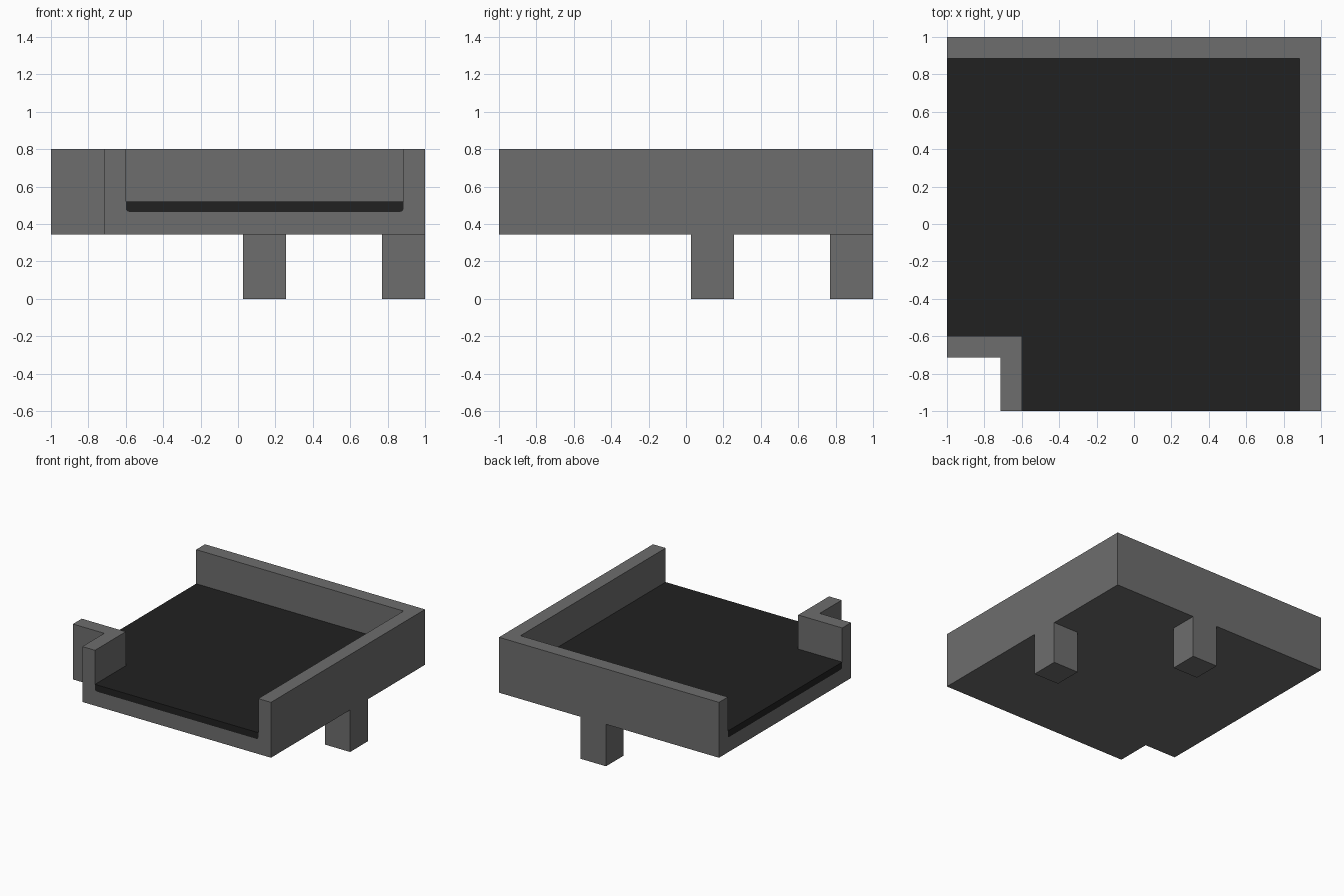
import bpy, bmesh, math

cube = bpy.data.objects.get("Cube")
if cube:
    bpy.data.objects.remove(cube, do_unlink=True)


def material(name, value):
    mat = bpy.data.materials.new(name)
    mat.use_nodes = True
    colour = (value, value, value, 1)
    mat.diffuse_color = colour
    bsdf = mat.node_tree.nodes["Principled BSDF"]
    bsdf.inputs["Base Color"].default_value = colour
    bsdf.inputs["Roughness"].default_value = 0.9
    return mat


concrete = material("concrete grey", 0.155)
asphalt = material("asphalt black", 0.0152)


def loft(name, rings, mat):
    """Solid through a stack of (z, outline) rings, outlines counter-clockwise."""
    bm = bmesh.new()
    loops = [[bm.verts.new((x, y, z)) for x, y in pts] for z, pts in rings]
    bm.faces.new(loops[0][::-1])
    bm.faces.new(loops[-1])
    n = len(loops[0])
    for low, high in zip(loops, loops[1:]):
        for i in range(n):
            j = (i + 1) % n
            bm.faces.new((low[i], low[j], high[j], high[i]))
    mesh = bpy.data.meshes.new(name)
    bm.to_mesh(mesh)
    bm.free()
    mesh.materials.append(mat)
    obj = bpy.data.objects.new(name, mesh)
    bpy.context.collection.objects.link(obj)
    return obj


def corner_outline(low, high, end, inset=0.0):
    """L outline with its notch at (low, low); the two open ends lie at -end."""
    a, b = low + inset, high - inset
    return [(a, -end), (b, -end), (b, b), (-end, b), (-end, a), (a, a)]


BASE, FLOOR, ROAD, TOP = 0.345, 0.465, 0.52, 0.80
INNER, OUTER, R = -0.60, 0.885, 0.018


def road_rings(end, top):
    """Road section with small rounded lower edges along the walls."""
    rings = []
    for i in range(4):
        a = math.radians(30 * i)
        rings.append((FLOOR + R * (1 - math.cos(a)),
                      corner_outline(INNER, OUTER, end, R * (1 - math.sin(a)))))
    return rings + [(top, corner_outline(INNER, OUTER, end))]


# Channel body: corner block with the roadway trough cut out
body_outline = corner_outline(-0.715, 1.0, 1.0)
body = loft("channel_body", [(BASE, body_outline), (TOP, body_outline)], concrete)
cutter = loft("trough_cutter", road_rings(1.1, 1.0), concrete)
cutter.hide_render = True
cut = body.modifiers.new("trough", "BOOLEAN")
cut.operation = "DIFFERENCE"
cut.solver = "EXACT"
cut.object = cutter
bpy.context.view_layer.objects.active = body
bpy.ops.object.modifier_apply(modifier=cut.name)
bpy.data.objects.remove(cutter, do_unlink=True)

# Road slab filling the bottom of the trough
loft("road_surface", road_rings(1.0, ROAD), asphalt)

# Two square legs, one under each outer wall
for name, x, y in (("side_leg", 0.885, 0.142), ("back_leg", 0.142, 0.885)):
    h = 0.115
    square = [(x - h, y - h), (x + h, y - h), (x + h, y + h), (x - h, y + h)]
    loft(name, [(0, square), (BASE, square)], concrete)
